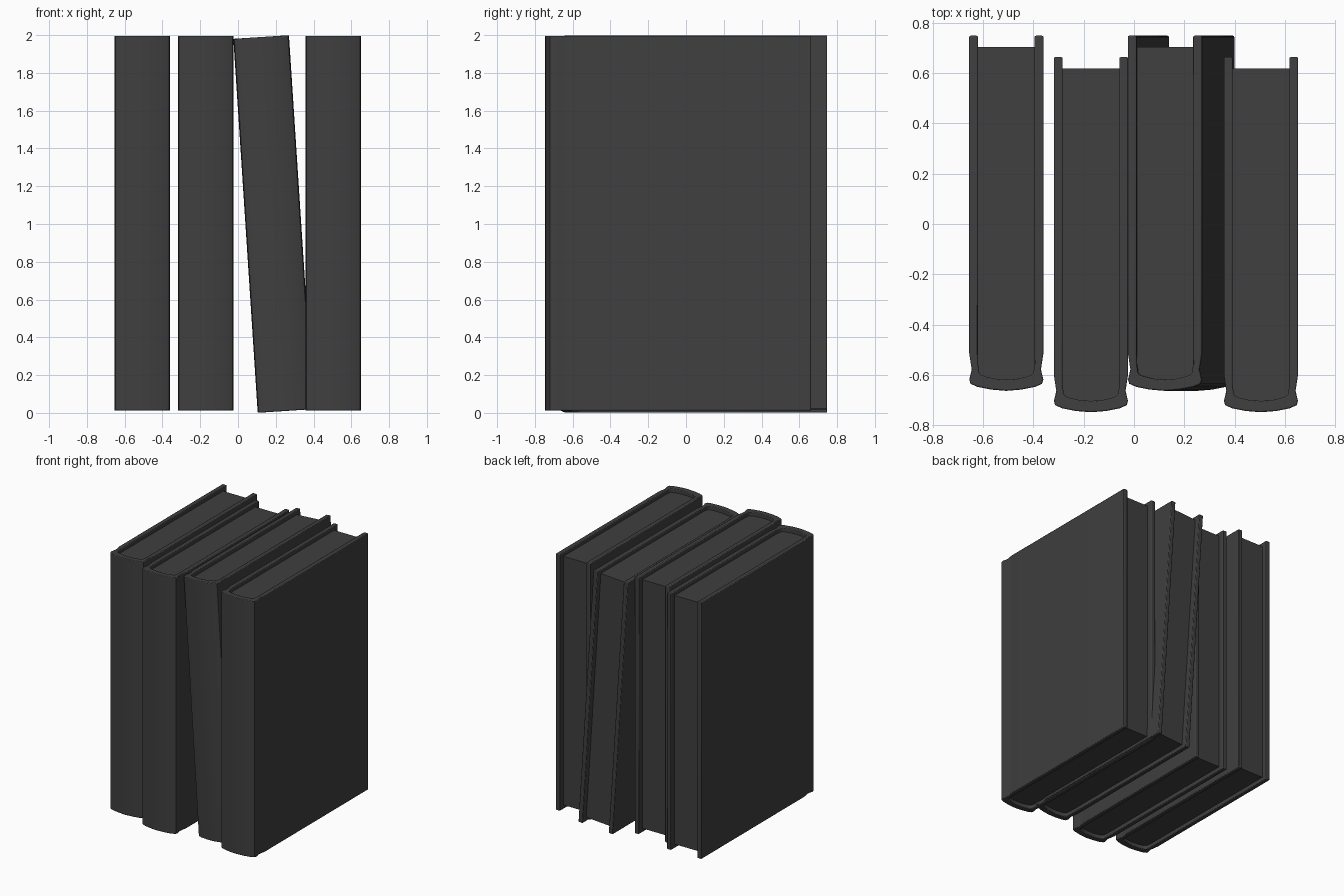
import bpy, bmesh, math

if "Cube" in bpy.data.objects:
    bpy.data.objects.remove(bpy.data.objects["Cube"])

HALF_H = 0.992      # half height of a cover
RECESS = 0.03       # pages sit below the cover edge
# half cross-sections (x, y), from open edge to the middle of the spine
OUTER = [(0.1475, 0.705), (0.1475, -0.555), (0.1375, -0.62), (0.147, -0.66),
         (0.142, -0.677), (0.115, -0.689), (0.06, -0.700), (0, -0.705)]
INNER = [(0.1125, 0.705), (0.1125, -0.55), (0.112, -0.60), (0.108, -0.632),
         (0.1, -0.642), (0.08, -0.649), (0.045, -0.657), (0, -0.66)]

grey = bpy.data.materials.new("dark_grey")
grey.diffuse_color = (0.05, 0.05, 0.05, 1)
grey.use_nodes = True
grey.node_tree.nodes["Principled BSDF"].inputs["Base Color"].default_value = grey.diffuse_color


def mirror(half):
    return half + [(-x, y) for x, y in reversed(half[:-1])]


def prism(name, build_faces, half_h, bevel):
    bm = bmesh.new()
    faces = [bm.faces.new([bm.verts.new((x, y, -half_h)) for x, y in pts])
             for pts in build_faces]
    bmesh.ops.remove_doubles(bm, verts=bm.verts, dist=1e-5)
    ext = bmesh.ops.extrude_face_region(bm, geom=bm.faces[:], use_keep_orig=True)
    for v in ext["geom"]:
        if isinstance(v, bmesh.types.BMVert):
            v.co.z = half_h
    bmesh.ops.recalc_face_normals(bm, faces=bm.faces[:])
    me = bpy.data.meshes.new(name)
    bm.to_mesh(me)
    bm.free()
    me.materials.append(grey)
    ob = bpy.data.objects.new(name, me)
    bpy.context.collection.objects.link(ob)
    bpy.ops.object.select_all(action='DESELECT')
    ob.select_set(True)
    bpy.context.view_layer.objects.active = ob
    bpy.ops.object.shade_smooth_by_angle(angle=math.radians(40))
    if bevel:
        b = ob.modifiers.new("soft_edges", 'BEVEL')
        b.width, b.segments = bevel, 2
        b.limit_method, b.angle_limit = 'ANGLE', math.radians(70)
    return ob


def book(label, x, y, z, lean):
    # hard cover wrapped around the rounded spine
    o, i = mirror(OUTER), mirror(INNER)
    strips = [[o[k], o[k + 1], i[k + 1], i[k]] for k in range(len(o) - 1)]
    cover = prism(label + "_cover", strips, HALF_H, 0.005)
    # page block, set back from the open edge
    pages = prism(label + "_pages",
                  [mirror([(INNER[0][0], 0.66)] + INNER[1:])],
                  HALF_H - RECESS, 0)
    for ob in (cover, pages):
        ob.location = (x, y, z)
        ob.rotation_euler = (0, lean, 0)


# three upright books and one leaning
book("book_1", -0.507, 0.0425, 1.004, 0)
book("book_2", -0.171, -0.0425, 1.004, 0)
book("book_3_leaning", 0.187, 0.0425, 1.0, -0.065)
book("book_4", 0.504, -0.0425, 1.004, 0)
